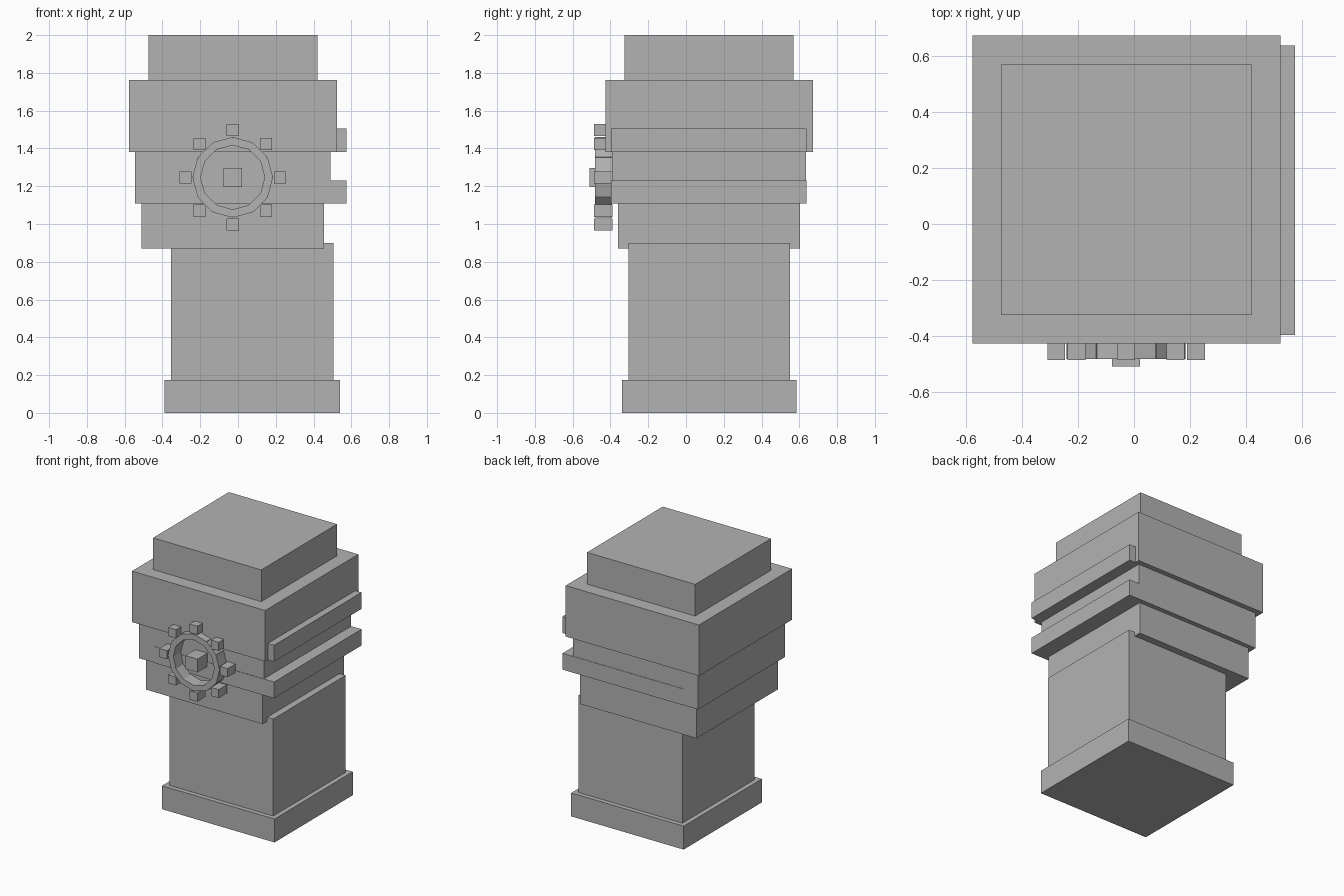
import bpy
import math
from mathutils import Matrix, Vector

if "Cube" in bpy.data.objects:
    bpy.data.objects.remove(bpy.data.objects["Cube"])

stone = bpy.data.materials.new("grey stone")
stone.diffuse_color = (0.45, 0.45, 0.45, 1)
stone.use_nodes = True
stone.node_tree.nodes["Principled BSDF"].inputs["Base Color"].default_value = stone.diffuse_color


def box(name, x, y, z, turn=0.0):
    """Box from (min, max) ranges, optionally turned about the y axis."""
    bpy.ops.mesh.primitive_cube_add(size=1)
    ob = bpy.context.object
    ob.name = name
    size = Vector((x[1] - x[0], y[1] - y[0], z[1] - z[0]))
    mid = Vector((sum(x) / 2, sum(y) / 2, sum(z) / 2))
    ob.data.transform(Matrix.Rotation(turn, 4, 'Y') @ Matrix.Diagonal(size).to_4x4())
    ob.location = mid
    ob.data.materials.append(stone)
    return ob


def centred(name, cx, cz, w, h, y, turn=0.0):
    return box(name, (cx - w / 2, cx + w / 2), y, (cz - h / 2, cz + h / 2), turn)


# Pillar: base, shaft and the widening upper tiers
box("base", (-0.39, 0.54), (-0.34, 0.585), (0, 0.175))
box("shaft", (-0.355, 0.505), (-0.305, 0.55), (0.175, 0.90))
box("lower_tier", (-0.51, 0.455), (-0.36, 0.603), (0.87, 1.108))
box("middle_tier", (-0.545, 0.49), (-0.393, 0.635), (1.108, 1.382))
box("upper_tier", (-0.578, 0.524), (-0.427, 0.673), (1.382, 1.763))
box("cap", (-0.475, 0.42), (-0.325, 0.57), (1.763, 2.0))

# Two bands sticking out on the right side
for name, z in (("lower_band", (1.108, 1.23)), ("upper_band", (1.382, 1.505))):
    box(name, (-0.42, 0.575), (-0.396, 0.638), z)

# Sun emblem on the front: hub, ring of segments and eight studs
CX, CZ = -0.028, 1.247
centred("emblem_hub", CX, CZ, 0.10, 0.10, (-0.51, -0.39))
SEGMENTS = 12
for i in range(SEGMENTS):
    a = math.tau * (i + 0.5) / SEGMENTS
    centred("emblem_ring_segment", CX + 0.185 * math.sin(a), CZ + 0.185 * math.cos(a),
            0.107, 0.042, (-0.483, -0.392), a)
for i in range(8):
    a = math.tau * i / 8
    centred("emblem_stud", CX + 0.25 * math.sin(a), CZ + 0.25 * math.cos(a),
            0.064, 0.064, (-0.486, -0.39))
